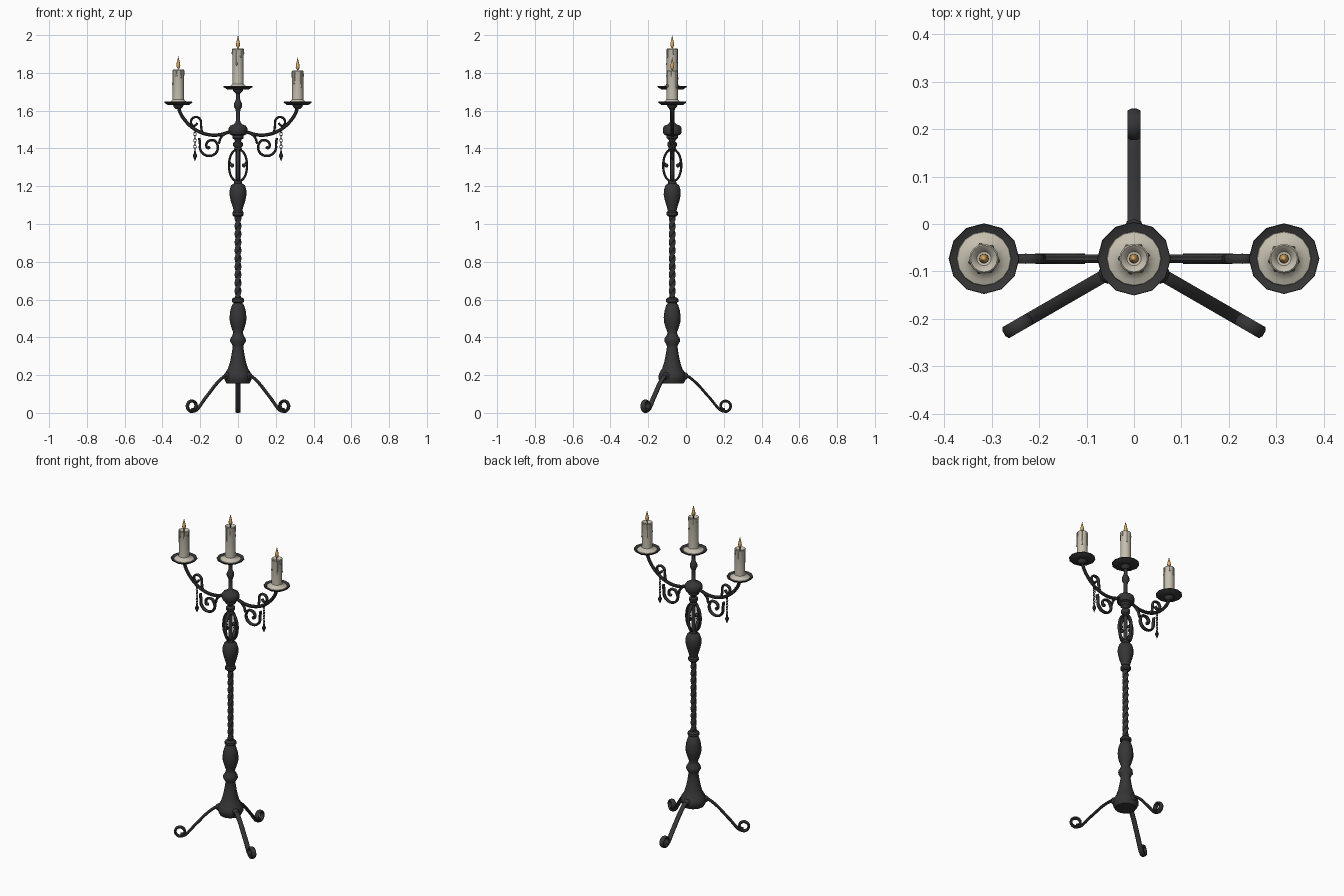
import bpy, bmesh, math, random
from mathutils import Vector

if "Cube" in bpy.data.objects:
    bpy.data.objects.remove(bpy.data.objects["Cube"])
random.seed(4)
AY = -0.073  # y of the stand's vertical axis


def material(name, rgb):
    m = bpy.data.materials.new(name)
    m.diffuse_color = (*rgb, 1)
    m.use_nodes = True
    m.node_tree.nodes["Principled BSDF"].inputs["Base Color"].default_value = m.diffuse_color
    return m


IRON = material("dark_iron", (0.036, 0.036, 0.037))
WAX = material("cream_wax", (0.56, 0.52, 0.43))
FLAME = material("amber_flame", (0.72, 0.42, 0.13))
WICK = material("black_wick", (0.012, 0.01, 0.01))


def finish(bm, name, mat, angle=40):
    bmesh.ops.recalc_face_normals(bm, faces=bm.faces)
    me = bpy.data.meshes.new(name)
    bm.to_mesh(me)
    bm.free()
    me.materials.append(mat)
    me.shade_smooth()
    me.set_sharp_from_angle(angle=math.radians(angle))
    ob = bpy.data.objects.new(name, me)
    bpy.context.collection.objects.link(ob)
    return ob


def bridge(bm, rings):
    for a, b in zip(rings, rings[1:]):
        n = max(len(a), len(b))
        for i in range(n):
            j = (i + 1) % n
            if len(a) == 1:
                bm.faces.new((a[0], b[i], b[j]))
            elif len(b) == 1:
                bm.faces.new((a[i], b[0], a[j]))
            else:
                bm.faces.new((a[i], b[i], b[j], a[j]))
    for end in (rings[0], rings[-1]):
        if len(end) > 2:
            bm.faces.new(end)


def lathe(name, prof, mat, x=0, y=AY, n=12, twist=0, angle=40):
    """Revolve (radius, z) pairs; twist turns each ring by radians per unit height."""
    bm = bmesh.new()
    rings = []
    for r, z in prof:
        if r < 1e-5:
            rings.append([bm.verts.new((x, y, z))])
        else:
            t = twist * z
            rings.append([bm.verts.new((x + r * math.cos(t + math.tau * i / n),
                                        y + r * math.sin(t + math.tau * i / n), z)) for i in range(n)])
    bridge(bm, rings)
    return finish(bm, name, mat, angle)


def smooth_path(pts, k=5):
    p = [Vector(q) for q in pts]
    p = [2 * p[0] - p[1]] + p + [2 * p[-1] - p[-2]]
    out = []
    for i in range(1, len(p) - 2):
        a, b, c, d = p[i - 1:i + 3]
        for s in range(k):
            t = s / k
            out.append(0.5 * (2 * b + (c - a) * t + (2 * a - 5 * b + 4 * c - d) * t * t
                              + (3 * b - a - 3 * c + d) * t ** 3))
    return out + [p[-2]]


def bar(name, pts, az, half_w, half_t, n=8, k=5):
    """Sweep an oval bar along (radius, z) points in the vertical plane at azimuth az."""
    path = smooth_path(pts, k)
    d = Vector((math.cos(az), math.sin(az), 0))
    side = Vector((-d.y, d.x, 0))
    bm = bmesh.new()
    rings = []
    for i, q in enumerate(path):
        tan = (path[min(i + 1, len(path) - 1)] - path[max(i - 1, 0)]).normalized()
        nor = d * -tan.y + Vector((0, 0, tan.x))
        c = Vector((0, AY, q.y)) + d * q.x
        ring = []
        for j in range(n):
            a = math.tau * (j + 0.5) / n
            ring.append(bm.verts.new(c + side * half_w * math.cos(a) / math.cos(math.pi / n)
                                     + nor * half_t * math.sin(a) / math.cos(math.pi / n)))
        rings.append(ring)
    bridge(bm, rings)
    return finish(bm, name, IRON)


def ball(name, x, y, z, r, mat=IRON, sz=1.0):
    prof = [(r * math.sin(math.pi * i / 6), z - r * sz * math.cos(math.pi * i / 6)) for i in range(7)]
    return lathe(name, prof, mat, x, y, 8)


def spiral(cx, cz, r0, r1, a0, a1, steps):
    """Points of a flat spiral, angles in degrees."""
    out = []
    for i in range(steps + 1):
        t = i / steps
        a, r = math.radians(a0 + (a1 - a0) * t), r0 + (r1 - r0) * t
        out.append((cx + r * math.cos(a), cz + r * math.sin(a)))
    return out


# Turned base and lower vase
lathe("base_stem", [(0, .155), (.06, .155), (.072, .178), (.074, .195), (.066, .215), (.053, .235), (.042, .27),
                    (.034, .31), (.028, .35), (.030, .36), (.042, .38), (.040, .395), (.030, .41), (.025, .425),
                    (.034, .45), (.043, .48), (.045, .505), (.041, .54), (.032, .57), (.023, .582),
                    (.033, .588), (.033, .602), (.022, .612), (0, .612)], IRON)
# Twisted square shaft
lathe("twisted_shaft", [(.018, .60 + .0075 * i) for i in range(61)], IRON, n=4, twist=math.pi / 2 / .043, angle=50)
# Upper vase
lathe("upper_vase", [(0, 1.04), (.022, 1.04), (.03, 1.048), (.03, 1.062), (.023, 1.07), (.028, 1.09), (.039, 1.125),
                     (.045, 1.155), (.044, 1.18), (.036, 1.205), (.022, 1.215), (.02, 1.235), (0, 1.235)], IRON)
# Rod through the cage, collars, arm hub and knob below the middle pan
lathe("upper_stem", [(.012, 1.22), (.012, 1.385), (.022, 1.395), (.018, 1.405), (.026, 1.415), (.026, 1.428),
                     (.016, 1.438), (.018, 1.445), (.03, 1.455), (.03, 1.468), (.044, 1.474), (.05, 1.487),
                     (.05, 1.508), (.042, 1.52), (.022, 1.528), (.012, 1.54), (.011, 1.595), (.014, 1.607),
                     (.021, 1.62), (.021, 1.637), (.013, 1.655), (.010, 1.665), (.010, 1.71)], IRON)

# Oval cage of four bowed bars with small inner knobs
for k in range(4):
    az = k * math.pi / 2
    bar(f"cage_bar_{k}", [(.006 + .042 * math.cos(a), 1.31 + .083 * math.sin(a))
                          for a in [math.pi * (i / 8 - .5) for i in range(9)]], az, .009, .006, k=2)
    bar(f"cage_tip_{k}", [(.048, 1.335), (.04, 1.322), (.033, 1.312)], az, .006, .005, k=2)
    ball(f"cage_knob_{k}", .031 * math.cos(az), AY + .031 * math.sin(az), 1.31, .011)

# Three scrolled legs
leg = [(.05, .2), (.075, .197), (.10, .182), (.138, .148), (.173, .108), (.205, .072), (.232, .038), (.255, .015)]
leg += spiral(.281, .037, .030, .024, -90, 200, 10) + [(.266, .02), (.279, .02)]
for k, deg in enumerate((90, 210, 330)):
    az = math.radians(deg)
    bar(f"leg_{k}", leg, az, .0135, .007, k=3)
    ball(f"leg_knob_{k}", .064 * math.cos(az), AY + .064 * math.sin(az), .195, .021)

# Two arms with scrolls, chains and drops
arm = [(.03, 1.495), (.06, 1.483), (.10, 1.472), (.15, 1.472), (.20, 1.486), (.245, 1.513),
       (.283, 1.552), (.307, 1.592), (.316, 1.63)]
lower = [(.205, 1.455)] + spiral(.15, 1.408, .053, .042, 15, -210, 9) + spiral(.147, 1.408, .041, .012, -235, -400, 6)
upper = [(.19, 1.482), (.195, 1.515)] + spiral(.224, 1.54, .028, .024, 180, -60, 8) + [(.222, 1.525), (.215, 1.535)]
for side, az in (("right", 0), ("left", math.pi)):
    s = math.cos(az)
    bar(f"{side}_arm", arm, az, .009, .009)
    bar(f"{side}_lower_scroll", lower, az, .011, .0065, k=3)
    bar(f"{side}_scroll_tie", [(.07, 1.478), (.092, 1.455), (.101, 1.425)], az, .009, .006, k=3)
    bar(f"{side}_upper_scroll", upper, az, .010, .006, k=3)
    ball(f"{side}_scroll_eye", s * .155, AY, 1.404, .009)
    x = s * .228
    for i in range(7):  # chain links, alternately turned
        z0 = 1.492 - i * .0165
        bm = bmesh.new()
        rings = []
        for a in [math.tau * j / 10 for j in range(10)]:
            ring = []
            for b in [math.tau * q / 5 for q in range(5)]:
                r = 1 + .3 * math.cos(b)
                u, v, w = .0065 * r * math.cos(a), .0022 * math.sin(b), .0095 * r * math.sin(a)
                ring.append(bm.verts.new((x + (u if i % 2 else v), AY + (v if i % 2 else u), z0 + w)))
            rings.append(ring)
        for j in range(10):
            p, q = rings[j], rings[(j + 1) % 10]
            for m in range(5):
                bm.faces.new((p[m], q[m], q[(m + 1) % 5], p[(m + 1) % 5]))
        finish(bm, f"{side}_chain_link_{i}", IRON)
    lathe(f"{side}_drop", [(0, 1.388), (.004, 1.386), (.005, 1.376), (.011, 1.364), (.010, 1.356), (0, 1.332)],
          IRON, x, n=8)

# Pans, wax pools, candles, wicks and flames
for side, x, z, top, tip, pr in (("left", -.316, 1.64, 1.818, 1.89, .0745), ("right", .316, 1.64, 1.812, 1.882, .0745),
                                 ("middle", 0, 1.722, 1.928, 2.0, .0775)):
    lathe(f"{side}_pan", [(0, z - .03), (.014, z - .03), (.024, z - .02), (.028, z - .010), (.058, z - .009),
                          (pr, z + .003), (pr - .001, z + .008), (.058, z), (0, z)], IRON, x)
    lathe(f"{side}_wax_pool", [(0, z - .002), (.058, z - .002), (.056, z + .003), (.045, z + .007),
                               (.036, z + .012), (.03, z + .02), (0, z + .02)], WAX, x, n=16)
    lathe(f"{side}_candle", [(0, z), (.031, z), (.0295, z + .05), (.0295, top - .008), (.031, top - .003), (.028, top),
                             (.022, top - .004), (.015, top - .015), (0, top - .018)], WAX, x, n=16)
    for i in range(6):  # wax runs down the side
        a = math.tau * (i + random.uniform(-.3, .3)) / 6
        ln = random.uniform(.025, .10)
        prof = [(0, top - ln), (.0045, top - ln + .003), (.0055, top - ln + .008), (.0035, top - ln + .018),
                (.0035, top - .006), (0, top - .001)]
        lathe(f"{side}_wax_run_{i}", prof, WAX, x + .029 * math.cos(a), AY + .029 * math.sin(a), 6)
    lathe(f"{side}_wick", [(.002, top - .02), (.002, top + .012)], WICK, x, n=6)
    h = tip - top
    lathe(f"{side}_flame", [(0, top + .002), (.006, top + .1 * h), (.0105, top + .25 * h), (.0095, top + .42 * h),
                            (.005, top + .7 * h), (0, tip)], FLAME, x, n=10)
